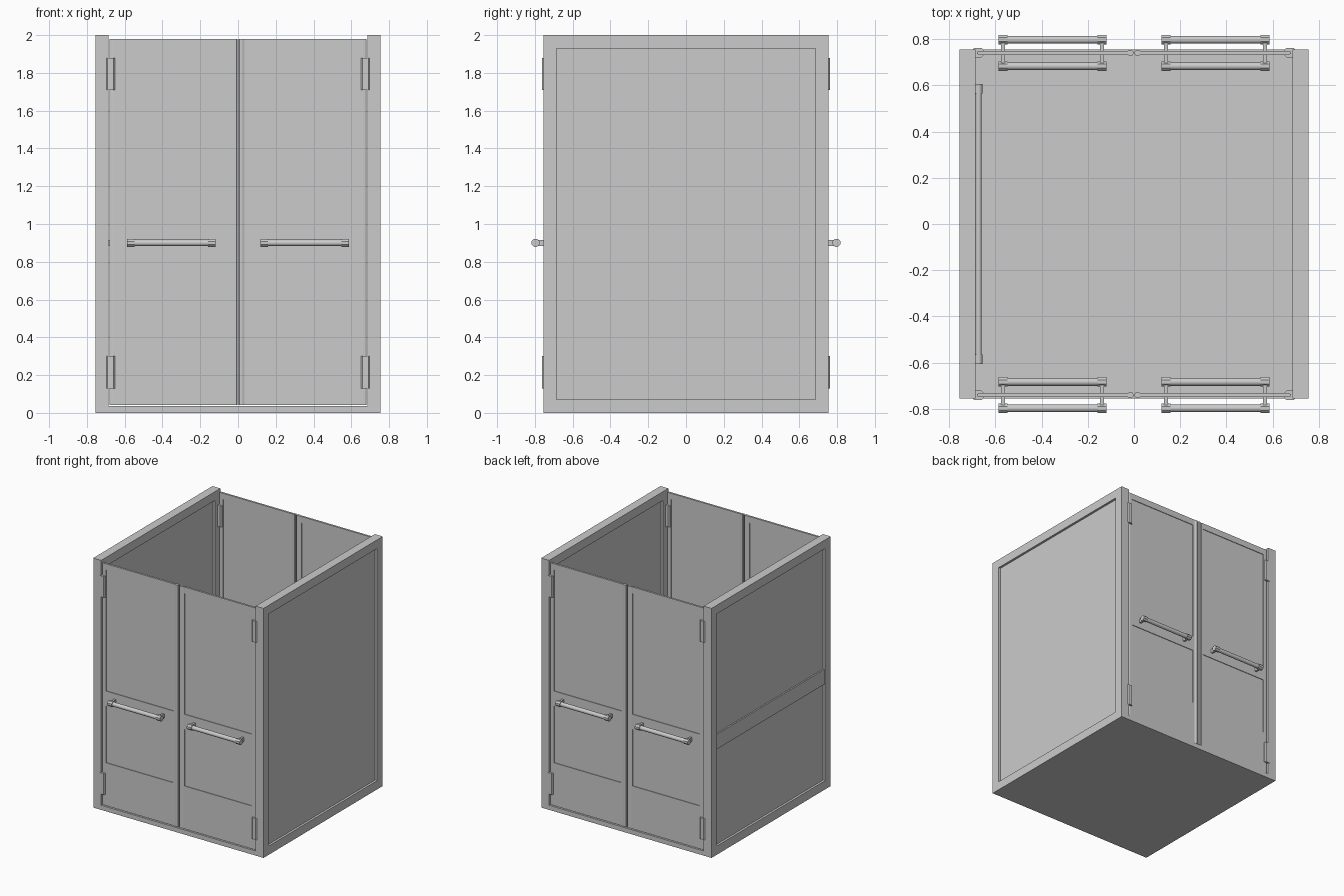
import bpy, bmesh, math

if "Cube" in bpy.data.objects:
    bpy.data.objects.remove(bpy.data.objects["Cube"])

DOOR_Y = 0.74   # door centre plane


def finish(name, bm, smooth=False):
    bmesh.ops.recalc_face_normals(bm, faces=bm.faces)
    me = bpy.data.meshes.new(name)
    bm.to_mesh(me)
    bm.free()
    ob = bpy.data.objects.new(name, me)
    bpy.context.collection.objects.link(ob)
    if smooth:
        bpy.ops.object.select_all(action='DESELECT')
        ob.select_set(True)
        bpy.context.view_layer.objects.active = ob
        bpy.ops.object.shade_smooth_by_angle(angle=math.radians(40))
    return ob


def add_box(bm, x, y, z):
    vs = bmesh.ops.create_cube(bm, size=1)['verts']
    for v in vs:
        for i, (a, b) in enumerate((x, y, z)):
            v.co[i] = (a + b) / 2 + v.co[i] * (b - a)


def add_prism(bm, pts, lo, hi, place):
    """Extrude a 2D profile from lo to hi; place maps (u, v, w) to xyz."""
    a = [bm.verts.new(place(u, v, lo)) for u, v in pts]
    b = [bm.verts.new(place(u, v, hi)) for u, v in pts]
    bm.faces.new(a)
    bm.faces.new(b[::-1])
    n = len(pts)
    for i in range(n):
        bm.faces.new((a[i], b[i], b[(i + 1) % n], a[(i + 1) % n]))


def circle(r, n, cu, cv):
    return [(cu + r * math.cos(2 * math.pi * (i + .5) / n),
             cv + r * math.sin(2 * math.pi * (i + .5) / n)) for i in range(n)]


# floor platform
bm = bmesh.new()
add_box(bm, (-.69, .69), (-.755, .755), (0, .037))
finish("floor", bm)

# side walls: frame with a recessed panel
for s, side in ((1, "right"), (-1, "left")):
    xr = tuple(sorted((s * .685, s * .755)))
    bm = bmesh.new()
    for y in ((-.755, -.685), (.685, .755)):
        add_box(bm, xr, y, (0, 2))
    for z in ((0, .07), (1.93, 2)):
        add_box(bm, xr, (-.685, .685), z)
    finish(side + "_wall_frame", bm)
    bm = bmesh.new()
    add_box(bm, tuple(sorted((s * .703, s * .737))), (-.685, .685), (.07, 1.93))
    finish(side + "_wall_panel", bm)

# middle band that carries the handrail
bm = bmesh.new()
add_box(bm, (-.748, -.69), (-.685, .685), (.84, .96))
finish("left_wall_band", bm)

# inside handrail along the left wall
bm = bmesh.new()
along_y = lambda u, v, w: (u, w, v)
add_prism(bm, circle(.013, 16, -.672, .9), -.58, .58, along_y)
for s in (-1, 1):
    add_prism(bm, circle(.018, 16, -.673, .9), *sorted((s * .565, s * .605)), along_y)
    add_box(bm, (-.692, -.672), tuple(sorted((s * .575, s * .595))), (.89, .91))
finish("handrail", bm, True)


def door_leaf(sx, sy, label):
    X = lambda a, b: tuple(sorted((sx * a, sx * b)))
    Y = lambda h: (sy * DOOR_Y - h, sy * DOOR_Y + h)
    upright = lambda u, v, w: (sx * u, sy * (DOOR_Y + v), w)

    # raised stiles and rails around two thin recessed panels
    bm = bmesh.new()
    for z in ((.042, .385), (.84, .96), (1.93, 1.98)):
        add_box(bm, X(.05, .645), Y(.008), z)
    for x in ((.035, .05), (.645, .662)):
        add_box(bm, X(*x), Y(.008), (.042, 1.98))
    finish(label + "_frame", bm)
    bm = bmesh.new()
    for z in ((.385, .84), (.96, 1.93)):
        add_box(bm, X(.05, .645), Y(.003), z)
    finish(label + "_panels", bm)

    # tapered meeting edge and hinge edge
    bm = bmesh.new()
    add_prism(bm, [(.003, -.005), (.008, -.011), (.022, -.011), (.036, -.005),
                   (.036, .005), (.022, .011), (.008, .011), (.003, .005)],
              .042, 1.98, upright)
    finish(label + "_meeting_edge", bm)
    bm = bmesh.new()
    add_prism(bm, [(.66, -.008), (.672, -.007), (.68, -.003), (.68, .003),
                   (.672, .007), (.66, .008)], .042, 1.98, upright)
    finish(label + "_hinge_edge", bm)

    # hinges, visible on both faces
    bm = bmesh.new()
    shape = [(.652, -.012), (.663, -.023), (.687, -.023), (.698, -.012),
             (.698, .014), (.69, .022), (.66, .022), (.652, .014)]
    for z in ((.13, .30), (1.71, 1.88)):
        add_prism(bm, shape, *z, upright)
    finish(label + "_hinges", bm)

    # push bars inside and outside with through brackets
    bm = bmesh.new()
    for d in (-.057, .057):
        along_x = lambda u, v, w: (sx * w, sy * (DOOR_Y + d) + u, v)
        add_prism(bm, circle(.017, 20, 0, .9), .15, .56, along_x)
        for x in ((.118, .158), (.547, .587)):
            add_prism(bm, circle(.0225, 8, 0, .9), *x, along_x)
    for x in ((.13, .146), (.559, .575)):
        add_box(bm, X(*x), Y(.057), (.884, .916))
    finish(label + "_handles", bm, True)


for sy, face in ((-1, "front"), (1, "back")):
    for sx, side in ((-1, "left"), (1, "right")):
        door_leaf(sx, sy, face + "_" + side + "_door")
